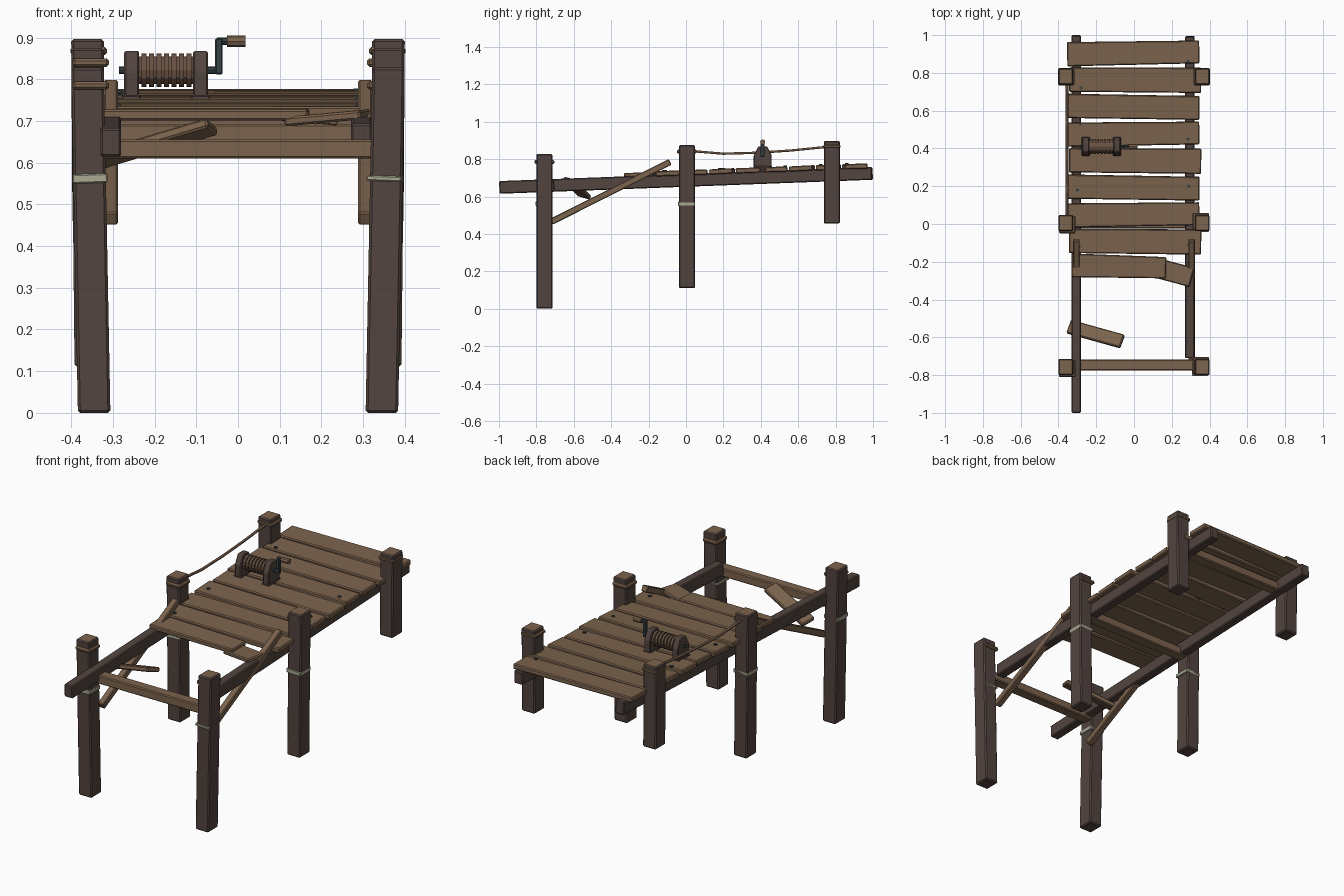
import bpy, bmesh, math
from mathutils import Vector, Matrix, Euler

cube = bpy.data.objects.get("Cube")
if cube:
    bpy.data.objects.remove(cube, do_unlink=True)


def material(name, rgb):
    m = bpy.data.materials.new(name)
    m.use_nodes = True
    m.diffuse_color = (*rgb, 1)
    m.node_tree.nodes["Principled BSDF"].inputs["Base Color"].default_value = (*rgb, 1)
    return m


DARK = material("dark timber", (0.085, 0.058, 0.050))
PLANK = material("plank brown", (0.20, 0.125, 0.074))
PALE = material("pale wrap", (0.40, 0.40, 0.29))
METAL = material("dark metal", (0.036, 0.052, 0.056))
ROPE = material("rope brown", (0.14, 0.085, 0.055))


def finish(name, bm, mats, matrix=None):
    bmesh.ops.recalc_face_normals(bm, faces=bm.faces)
    me = bpy.data.meshes.new(name)
    bm.to_mesh(me)
    bm.free()
    for m in mats:
        me.materials.append(m)
    ob = bpy.data.objects.new(name, me)
    if matrix:
        ob.matrix_world = matrix
    bpy.context.collection.objects.link(ob)
    return ob


def chamfer(bm, width):
    bmesh.ops.bevel(bm, geom=bm.edges[:], offset=width, segments=1, affect='EDGES')


def box(name, loc, size, mat, rot=(0, 0, 0), bevel=0.005, taper=1.0):
    """Chamfered timber; taper narrows the +x end."""
    bm = bmesh.new()
    bmesh.ops.create_cube(bm, size=1)
    for v in bm.verts:
        if v.co.x > 0:
            v.co.y *= taper
        v.co = Vector(a * b for a, b in zip(v.co, size))
    if bevel:
        chamfer(bm, bevel)
    matrix = Matrix.Translation(loc) @ Euler([math.radians(a) for a in rot]).to_matrix().to_4x4()
    return finish(name, bm, [mat], matrix)


def rod(name, start, end, radius, mat, sides=8):
    a, b = Vector(start), Vector(end)
    bm = bmesh.new()
    bmesh.ops.create_cone(bm, cap_ends=True, segments=sides, radius1=radius,
                          radius2=radius, depth=(b - a).length)
    rot = (b - a).to_track_quat('Z', 'Y').to_matrix().to_4x4()
    return finish(name, bm, [mat], Matrix.Translation((a + b) / 2) @ rot)


def post(name, x, y, bottom, top, lean):
    bm = bmesh.new()
    bmesh.ops.create_cube(bm, size=1)
    for v in bm.verts:
        low = v.co.z < 0
        v.co = Vector((x + v.co.x * 0.078 - (lean if low else 0),
                       y + v.co.y * 0.086, bottom if low else top))
    chamfer(bm, 0.006)
    bm.normal_update()
    for f in bm.faces:
        f.material_index = int(f.normal.z > 0.9)  # sawn top
    finish(name, bm, [DARK, PLANK])


# Posts with their upper collars
SLOPE = 0.0375
PITCH = math.degrees(math.atan(SLOPE))
rows = [("front", -0.757, 0.0, 0.828, 0.785, 0.016),
        ("middle", 0.005, 0.11, 0.875, 0.84, 0.008),
        ("back", 0.78, 0.455, 0.897, 0.868, 0.003)]
for side, s in (("right", -1), ("left", 1)):
    for row, y, bottom, top, collar, lean in rows:
        x = s * 0.361
        post(f"{row}_{side}_post", x, y, bottom, top, s * lean)
        shift = 0 if row == "back" else 0.008
        box(f"{row}_{side}_collar", (x - s * max(shift, 0.003), y + s * shift, collar),
            (0.088, 0.092, 0.02), PLANK, bevel=0.006)
        if row != "back":
            # Pale wraps lower on the posts
            slim = row == "front" and s > 0
            box(f"{row}_{side}_wrap", (x - s * (0.011 if slim else 0.006), y - 0.002, 0.562),
                (0.084, 0.09, 0.013 if slim else 0.022), PALE,
                rot=(0, s * 2, 0), bevel=0.003)


# Long sloping stringers
def stringer_top(y):
    return 0.72 + SLOPE * y


for name, x, y0, y1 in (("right_stringer", -0.305, -0.999, 0.999),
                        ("left_stringer", 0.296, -0.71, 0.995)):
    mid = (y0 + y1) / 2
    box(name, (x, mid, stringer_top(mid) - 0.034), (0.05, y1 - y0, 0.068),
        DARK, rot=(PITCH, 0, 0))

# Cross beams
for name, y, z in (("front_crossbeam", -0.747, 0.633), ("middle_crossbeam", 0.005, 0.67),
                   ("back_crossbeam", 0.78, 0.708)):
    box(name, (0, y, z), (0.66, 0.058, 0.046), PLANK)

# Diagonal braces
for side, s in (("right", -1), ("left", 1)):
    low, high = Vector((s * 0.302, -0.72, 0.465)), Vector((s * 0.308, -0.085, 0.785))
    d = high - low
    box(f"{side}_brace", (low + high) / 2, (0.034, d.length, 0.034), PLANK,
        rot=(math.degrees(math.atan2(d.z, d.y)), 0, 0), bevel=0.004)

# Deck planks
yaws = [1.0, -0.3, -0.9, 0.7, -0.4, -0.9, 0.8, -0.5]
for i, yaw in enumerate(yaws):
    y = 0.905 - i * 0.1425
    x = (-0.004, 0.006, -0.003)[i % 3]
    box(f"deck_plank_{i + 1}", (x, y, stringer_top(y) + 0.007), (0.7, 0.128, 0.028), PLANK,
        rot=(PITCH + (i % 3 - 1) * 0.8, 0, yaw), taper=(0.94, 1.04, 0.98)[i % 3])

# Snapped plank and the pieces hanging from it
box("snapped_plank", (-0.08, -0.225, stringer_top(-0.225) + 0.005), (0.5, 0.125, 0.026),
    PLANK, rot=(PITCH, 0, -1.5), taper=0.9)
box("snapped_plank_end", (0.215, -0.258, 0.708), (0.19, 0.105, 0.022), PLANK,
    rot=(2, -5, -15))
box("plank_splinter", (0.16, -0.272, 0.702), (0.16, 0.022, 0.012), PLANK,
    rot=(0, 5, -8), bevel=0.003, taper=0.3)
box("fallen_plank", (-0.203, -0.583, 0.645), (0.305, 0.075, 0.024), PLANK,
    rot=(-16, -16, -15.5))

# Nail heads
for i, (x, y) in enumerate(((-0.28, 0.72), (0.285, 0.86), (0.285, 0.45), (-0.285, 0.53),
                            (-0.3, 0.18), (0.29, 0.2), (-0.29, -0.12), (0.29, -0.11))):
    z = stringer_top(y) + 0.02
    rod(f"nail_{i + 1}", (x, y, z - 0.005), (x, y, z + 0.006), 0.009, METAL, 6)

# Winch brackets with sloped shoulders
WY = 0.41
for name, x in (("winch_right_bracket", -0.255), ("winch_left_bracket", -0.09)):
    bm = bmesh.new()
    outline = [(-0.048, 0.74), (0.048, 0.74), (0.048, 0.82), (0.024, 0.868),
               (-0.024, 0.868), (-0.048, 0.82)]
    face = bm.faces.new([bm.verts.new((x - 0.018, WY + y, z)) for y, z in outline])
    grown = bmesh.ops.extrude_face_region(bm, geom=[face])["geom"]
    bmesh.ops.translate(bm, vec=(0.036, 0, 0),
                        verts=[v for v in grown if isinstance(v, bmesh.types.BMVert)])
    chamfer(bm, 0.004)
    finish(name, bm, [DARK])
    box(name + "_foot", (x, WY, 0.752), (0.044, 0.1, 0.02), DARK, bevel=0.003)

# Drum with rope coils
WZ = 0.822
rod("winch_drum", (-0.24, WY, WZ), (-0.105, WY, WZ), 0.033, ROPE, 12)
for i in range(7):
    x = -0.226 + i * 0.018
    rod(f"rope_coil_{i + 1}", (x - 0.006, WY, WZ), (x + 0.006, WY, WZ), 0.04, ROPE, 12)

# Crank and grip
rod("crank_axle", (-0.285, WY, WZ), (-0.04, WY, WZ), 0.009, METAL)
box("crank_arm", (-0.046, WY, 0.855), (0.018, 0.022, 0.086), METAL, bevel=0.003)
rod("crank_pin", (-0.05, WY, 0.891), (-0.02, WY, 0.891), 0.009, METAL)
rod("crank_grip", (-0.026, WY, 0.891), (0.018, WY, 0.891), 0.014, PLANK)

# Sagging hand rope
curve = bpy.data.curves.new("hand_rope", 'CURVE')
curve.dimensions = '3D'
curve.bevel_depth = 0.007
curve.bevel_resolution = 1
path = [(0.04, 0.842), (0.2, 0.829), (0.38, 0.834), (0.56, 0.846), (0.75, 0.865)]
spline = curve.splines.new('POLY')
spline.points.add(len(path) - 1)
for p, (y, z) in zip(spline.points, path):
    p.co = (-0.355, y, z, 1)
curve.materials.append(ROPE)
bpy.context.collection.objects.link(bpy.data.objects.new("hand_rope", curve))
